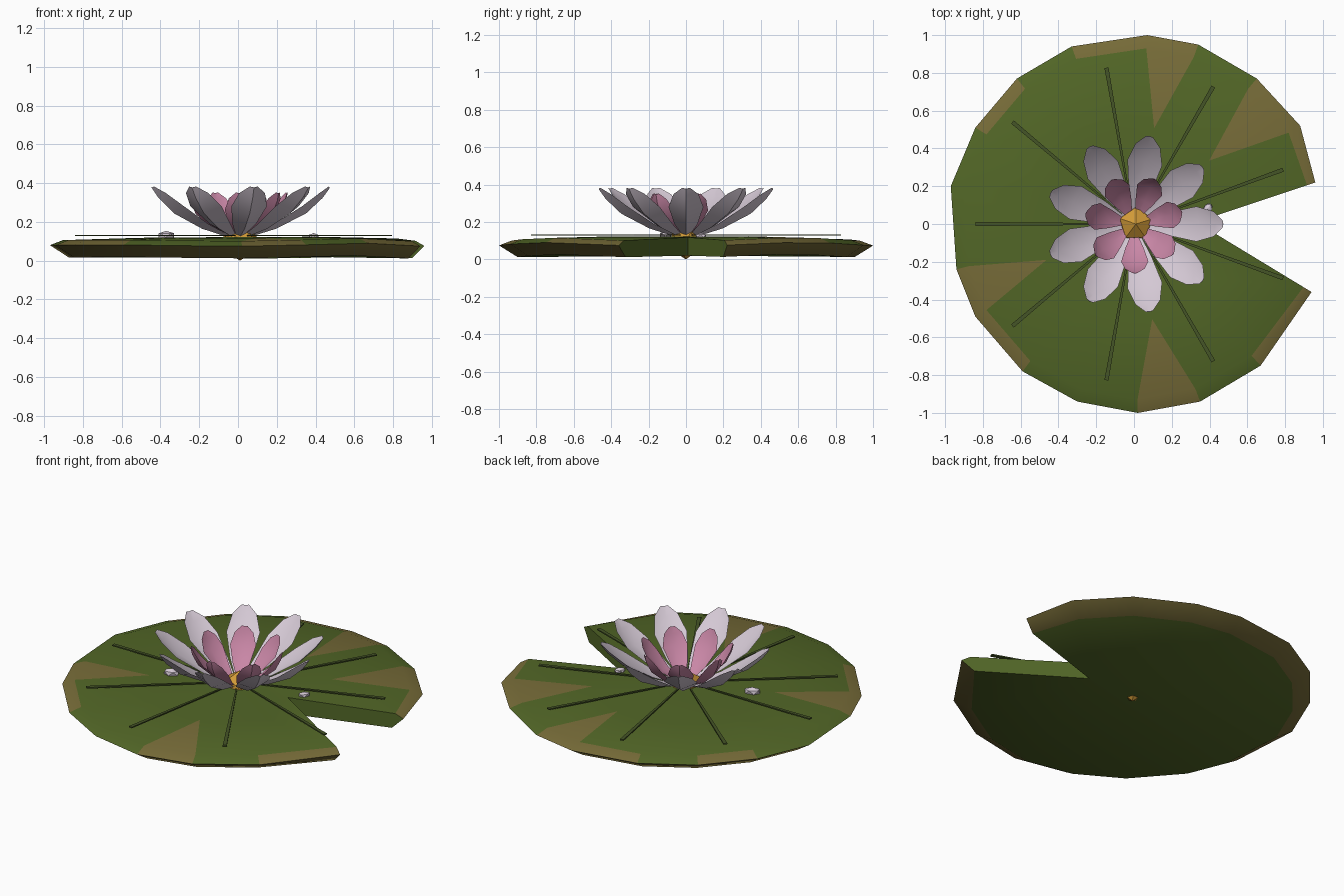
import bpy, bmesh
from math import sin, cos, radians, atan2, hypot
from mathutils import Vector, Matrix

if "Cube" in bpy.data.objects:
    bpy.data.objects.remove(bpy.data.objects["Cube"])


def material(name, rgb):
    m = bpy.data.materials.new(name)
    m.use_nodes = True
    m.diffuse_color = (*rgb, 1)
    shader = m.node_tree.nodes["Principled BSDF"]
    shader.inputs["Base Color"].default_value = (*rgb, 1)
    shader.inputs["Roughness"].default_value = 0.8
    return m


GREEN = material("leaf green", (0.085, 0.135, 0.02))
TAN = material("leaf tan", (0.185, 0.15, 0.04))
VEIN = material("vein green", (0.06, 0.09, 0.02))
PALE = material("pale petal", (0.66, 0.58, 0.66))
PINK = material("pink petal", (0.58, 0.24, 0.38))
GOLD = material("gold centre", (0.65, 0.33, 0.04))


def finish(bm, name, mats, smooth=None):
    bmesh.ops.recalc_face_normals(bm, faces=bm.faces[:])
    mesh = bpy.data.meshes.new(name)
    bm.to_mesh(mesh)
    bm.free()
    for m in mats:
        mesh.materials.append(m)
    obj = bpy.data.objects.new(name, mesh)
    bpy.context.collection.objects.link(obj)
    if smooth:
        bpy.ops.object.select_all(action='DESELECT')
        obj.select_set(True)
        bpy.context.view_layer.objects.active = obj
        bpy.ops.object.shade_smooth_by_angle(angle=radians(smooth))
    return obj


# Lily pad: notched outline, wavy top, flared rim, flat underside
OUTLINE = [(.96, .22), (.88, .52), (.65, .77), (.34, .95), (.07, 1), (-.33, .94),
           (-.62, .77), (-.84, .51), (-.97, .2), (-.94, -.24), (-.84, -.49), (-.59, -.78),
           (-.3, -.94), (.02, -1), (.35, -.94), (.67, -.75), (.94, -.36)]
TAN_WEDGES = {1, 3, 9, 13}
TAN_RIM = {0, 1, 3, 4, 6, 9, 10, 13, 15}
NOTCH = Vector((.33, .01))


def wave(p):
    r = hypot(p.x, p.y)
    return .012 * r * (1 + p.x / r) / 2 * cos(4 * (atan2(p.y, p.x) - radians(220)))


def lily_pad():
    bm = bmesh.new()
    pts = [Vector(p) for p in OUTLINE]
    last = len(pts) - 1

    def ring(shrink, z):
        verts = []
        for i, p in enumerate(pts):
            hub = NOTCH if i in (0, last) else Vector((0, 0))
            q = p.lerp(hub, shrink)
            verts.append(bm.verts.new((q.x, q.y, z + wave(q))))
        return verts

    rim, top, low = ring(0, .08), ring(.07, .106), ring(.1, .017)
    mid = []
    for a, b in zip(pts, pts[1:]):
        q = (a + b) * .26
        mid.append(bm.verts.new((q.x, q.y, .118 + wave(q))))
    hub = bm.verts.new((0, 0, .122))
    notch_top = bm.verts.new((*NOTCH, .118))
    notch_low = bm.verts.new((*NOTCH, .02))

    def face(verts, tan=False):
        bm.faces.new(verts).material_index = int(tan)

    for i in range(last):
        face((mid[i], top[i], top[i + 1]), i in TAN_WEDGES)
        face((top[i], rim[i], rim[i + 1], top[i + 1]), i in TAN_RIM)
        face((rim[i], low[i], low[i + 1], rim[i + 1]), True)
        if i < last - 1:
            face((mid[i], top[i + 1], mid[i + 1]))
            face((hub, mid[i], mid[i + 1]))
    for end, m in ((0, mid[0]), (last, mid[-1])):
        face((hub, notch_top, m))
        face((notch_top, top[end], m))
        face((notch_top, notch_low, low[end], rim[end], top[end]))
    face(low + [notch_low])
    finish(bm, "lily_pad", [GREEN, TAN], 40)


# Vein: thin tapering bar lying on the pad
def vein(name, angle):
    bm = bmesh.new()
    bmesh.ops.create_cube(bm, size=1)
    for v in bm.verts:
        outer = v.co.x > 0
        v.co = (.84 if outer else .1, v.co.y * (.022 if outer else .008), .13 + v.co.z * .007)
    bmesh.ops.rotate(bm, verts=bm.verts[:], matrix=Matrix.Rotation(angle, 3, 'Z'))
    finish(bm, name, [VEIN])


# Petal: cupped, keeled blade from diamond cross-sections (along, half width)
SECTIONS = [(0, .2), (.3, .66), (.65, 1), (.88, .72), (1, .22)]


def petal(name, angle, base, tip, half_width, mat):
    bm = bmesh.new()
    base, tip = Vector(base), Vector(tip)
    axis = (tip - base).normalized()
    normal = Vector((-axis.y, axis.x))
    loops = []
    for t, w in SECTIONS:
        c = base.lerp(tip, t) - normal * .03 * sin(t * 3.14)
        w *= half_width
        keel, fold = c - normal * w * .3, c - normal * w * .12
        edge = c + normal * w * .15
        loops.append([bm.verts.new(co) for co in (
            (edge.x, -w, edge.y), (keel.x, 0, keel.y), (edge.x, w, edge.y), (fold.x, 0, fold.y))])
    for a, b in zip(loops, loops[1:]):
        for k in range(4):
            n = (k + 1) % 4
            bm.faces.new((a[k], a[n], b[n], b[k]))
    bm.faces.new(loops[0])
    bm.faces.new(loops[-1])
    bmesh.ops.rotate(bm, verts=bm.verts[:], matrix=Matrix.Rotation(angle, 3, 'Z'))
    finish(bm, name, [mat], 30)


# Faceted lump for the flower centre and the fallen petal scraps
def lump(name, centre, size, turn, mat):
    bm = bmesh.new()
    bmesh.ops.create_icosphere(bm, subdivisions=1, radius=1)
    place = (Matrix.Translation(centre) @ Matrix.Rotation(turn, 4, 'Z')
             @ Matrix.Diagonal((*size, 1)))
    bmesh.ops.transform(bm, matrix=place, verts=bm.verts[:])
    finish(bm, name, [mat])


lily_pad()
for i in range(9):
    vein(f"vein_{i + 1}", radians(20 + 40 * i))
    petal(f"outer_petal_{i + 1}", radians(40 * i), (.05, .125), (.47, .38), .093, PALE)
for i in range(7):
    petal(f"inner_petal_{i + 1}", radians(14 + 360 / 7 * i), (.05, .13), (.26, .35), .072, PINK)
lump("flower_centre", (.01, 0, .1), (.1, .1, .1), .3, GOLD)
lump("fallen_scrap_large", (-.37, -.11, .13), (.05, .03, .024), .4, PALE)
lump("fallen_scrap_small", (.39, .08, .126), (.035, .025, .016), 1, PALE)
